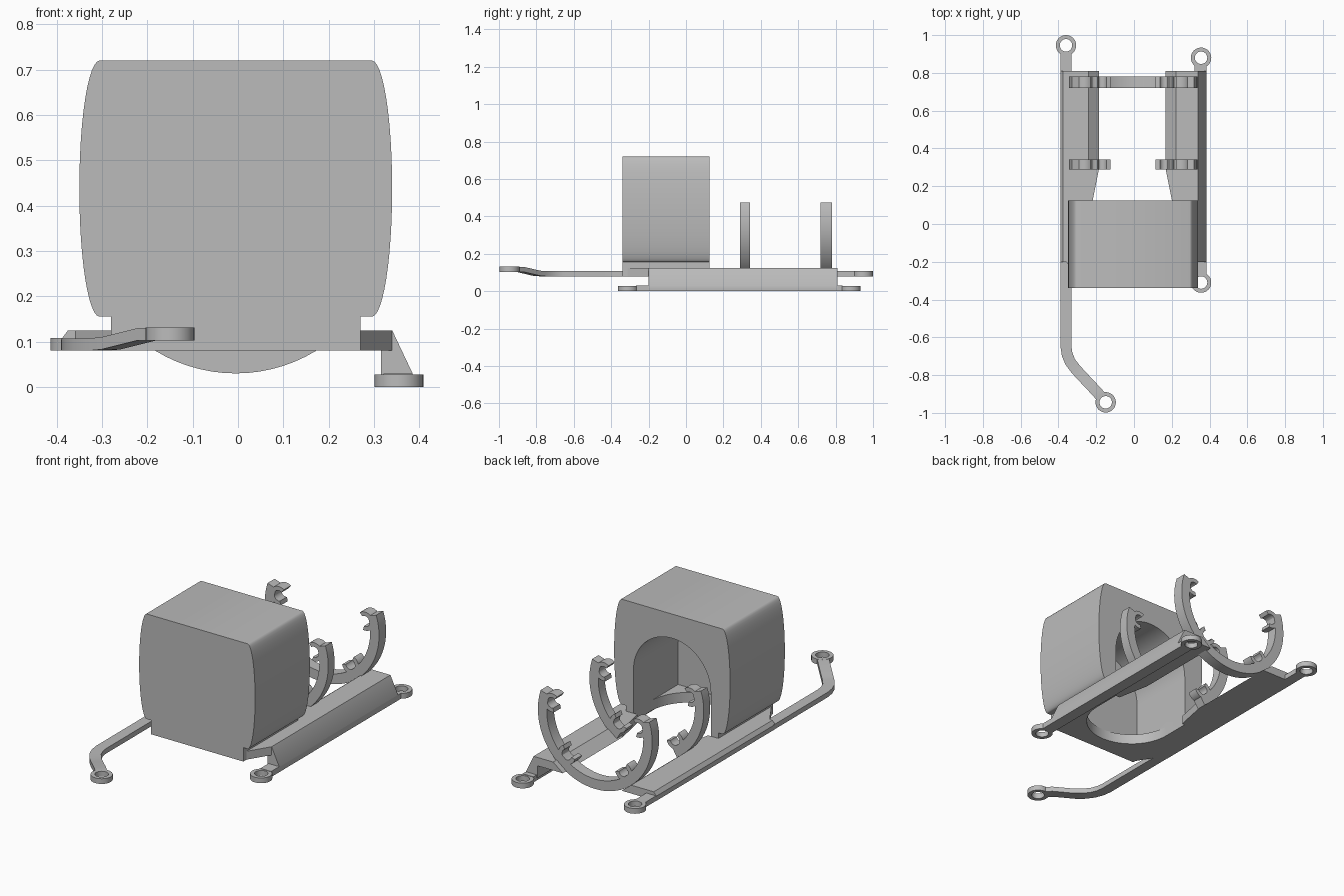
import bpy
import bmesh
from math import sin, cos, pi, radians
from mathutils import Vector

cube = bpy.data.objects.get("Cube")
if cube:
    bpy.data.objects.remove(cube, do_unlink=True)

grey = bpy.data.materials.new("plain_grey")
grey.use_nodes = True
grey.diffuse_color = (0.5, 0.5, 0.5, 1)
grey.node_tree.nodes["Principled BSDF"].inputs["Base Color"].default_value = (0.5, 0.5, 0.5, 1)

CX = -0.005            # centre line of housing and cradles
CZ = 0.37              # height of the cradle axis
parts = []


def finish(name, bm):
    bmesh.ops.recalc_face_normals(bm, faces=bm.faces[:])
    mesh = bpy.data.meshes.new(name)
    bm.to_mesh(mesh)
    bm.free()
    obj = bpy.data.objects.new(name, mesh)
    bpy.context.collection.objects.link(obj)
    mesh.materials.append(grey)
    parts.append(obj)
    return obj


def place(axis, u, v, w):
    return (u, w, v) if axis == "y" else (u, v, w)


def prism(name, outline, axis, lo, hi):
    """Extrude an outline along y or z."""
    bm = bmesh.new()
    face = bm.faces.new([bm.verts.new(place(axis, u, v, lo)) for u, v in outline])
    out = bmesh.ops.extrude_face_region(bm, geom=[face])
    verts = [g for g in out["geom"] if isinstance(g, bmesh.types.BMVert)]
    bmesh.ops.translate(bm, verts=verts, vec=place(axis, 0, 0, hi - lo))
    return finish(name, bm)


def sector(name, centre, r_in, r_out, a0, a1, axis, lo, hi, steps):
    """Flat ring or part of a ring, angles in degrees."""
    bm = bmesh.new()
    closed = abs(a1 - a0) >= 360
    rows = []
    for i in range(steps if closed else steps + 1):
        a = radians(a0 + (a1 - a0) * i / steps)
        rows.append([bm.verts.new(place(axis, centre[0] + r * cos(a), centre[1] + r * sin(a), w))
                     for r, w in ((r_in, lo), (r_out, lo), (r_out, hi), (r_in, hi))])
    pairs = list(zip(rows, rows[1:])) + ([(rows[-1], rows[0])] if closed else [])
    for p, q in pairs:
        for k in range(4):
            j = (k + 1) % 4
            bm.faces.new((p[k], p[j], q[j], q[k]))
    if not closed:
        bm.faces.new(rows[0])
        bm.faces.new(rows[-1])
    return finish(name, bm)


def bar(name, path, width, height):
    """Rectangular bar along a path."""
    bm = bmesh.new()
    pts = [Vector(p) for p in path]
    rows = []
    for i, p in enumerate(pts):
        d = pts[min(i + 1, len(pts) - 1)] - pts[max(i - 1, 0)]
        n = Vector((-d.y, d.x, 0)).normalized() * width / 2
        up = Vector((0, 0, height))
        rows.append([bm.verts.new(v) for v in (p - n, p + n, p + n + up, p - n + up)])
    for a, b in zip(rows, rows[1:]):
        for k in range(4):
            j = (k + 1) % 4
            bm.faces.new((a[k], a[j], b[j], b[k]))
    bm.faces.new(rows[0])
    bm.faces.new(rows[-1])
    return finish(name, bm)


def cut(obj, cutter):
    mod = obj.modifiers.new("cut", "BOOLEAN")
    mod.object = cutter
    mod.solver = "EXACT"
    bpy.context.view_layer.objects.active = obj
    bpy.ops.object.modifier_apply(modifier=mod.name)
    parts.remove(cutter)
    bpy.data.objects.remove(cutter, do_unlink=True)


# Housing: bulged sides on a narrower foot
half = [(0.275, 0.08), (0.275, 0.155)]
for i in range(25):
    a = -pi / 2 + pi * i / 24
    half.append((0.3 + 0.045 * cos(a), 0.4375 + 0.2825 * sin(a)))
outline = [(CX + x, z) for x, z in half] + [(CX - x, z) for x, z in reversed(half)]
housing = prism("housing", outline, "y", -0.34, 0.125)

# Arched pocket open at the back, and round-ended slot in the floor
R = 0.23
arc = [(R * cos(pi * i / 32), R * sin(pi * i / 32)) for i in range(33)]
arch = [(CX + x, CZ - 0.01 + z) for x, z in arc] + [(CX - R, 0.135), (CX + R, 0.135)]
cut(housing, prism("pocket_cutter", arch, "y", -0.255, 0.3))
slot = [(CX + x, -0.025 - y) for x, y in arc] + [(CX - R, 0.3), (CX + R, 0.3)]
cut(housing, prism("slot_cutter", slot, "z", 0.02, 0.2))

# Side plates: inner wedge, taper beside the housing, angled front end
for s, side in ((1, "left"), (-1, "right")):
    X = lambda v: s * v - 0.009
    prism(side + "_wedge", [(X(0.3), 0.08), (X(0.3), 0.125), (X(0.232), 0.125), (X(0.175), 0.08)],
          "y", 0.3, 0.81)
    prism(side + "_taper", [(X(0.3), 0.124), (X(0.21), 0.124), (X(0.175), 0.3), (X(0.3), 0.3)],
          "z", 0.08, 0.125)
    prism(side + "_front_end", [(X(0.262), -0.34), (X(0.349), -0.2), (X(0.262), -0.2)],
          "z", 0.08, 0.125)

prism("right_plate", [(-0.39, 0.08), (-0.39, 0.105), (-0.375, 0.125), (-0.245, 0.125), (-0.245, 0.08)],
      "y", -0.2, 0.81)
prism("left_plate", [(0.24, 0.08), (0.24, 0.125), (0.34, 0.125), (0.385, 0.03), (0.385, 0.015),
                     (0.315, 0.015), (0.315, 0.08)], "y", -0.2, 0.81)

# Left foot rail and right arm
bar("left_foot_rail", [(0.353, -0.268, 0), (0.353, 0.838, 0)], 0.064, 0.03)
bar("right_back_arm", [(-0.36, 0.8, 0.08), (-0.36, 0.905, 0.08)], 0.058, 0.027)
bar("right_front_arm", [(-0.36, -0.18, 0.08), (-0.36, -0.65, 0.08), (-0.354, -0.69, 0.08),
                        (-0.338, -0.73, 0.08), (-0.31, -0.767, 0.08), (-0.28, -0.8, 0.083),
                        (-0.2, -0.885, 0.103), (-0.178, -0.91, 0.103)], 0.058, 0.027)

# Mounting eyelets
for name, x, y, z in (("left_front", 0.355, -0.31, 0), ("left_back", 0.355, 0.88, 0),
                      ("right_front", -0.15, -0.944, 0.103), ("right_back", -0.36, 0.946, 0.08)):
    sector(name + "_eyelet", (x, y), 0.033, 0.054, 0, 360, "z", z, z + 0.028, 32)

# Cradle rings with small snap clips
RI, RO = 0.287, 0.34
for name, lo, hi, spans in (("back", 0.72, 0.78, [(-198, 18)]),
                            ("front", 0.288, 0.342, [(-198, -122), (-58, 18)])):
    for a0, a1 in spans:
        sector(name + "_cradle", (CX, CZ), RI, RO, a0, a1, "y", lo, hi, 48)
    for a in (12, -50, -130, -192):
        c = (CX + 0.262 * cos(radians(a)), CZ + 0.262 * sin(radians(a)))
        sector(name + "_clip", c, 0.028, 0.05, a - 115, a + 115, "y", lo, hi, 20)

# Smooth the curved walls, keep edges sharp
bpy.ops.object.select_all(action="DESELECT")
for obj in parts:
    obj.select_set(True)
bpy.context.view_layer.objects.active = housing
bpy.ops.object.shade_smooth_by_angle(angle=radians(30))
